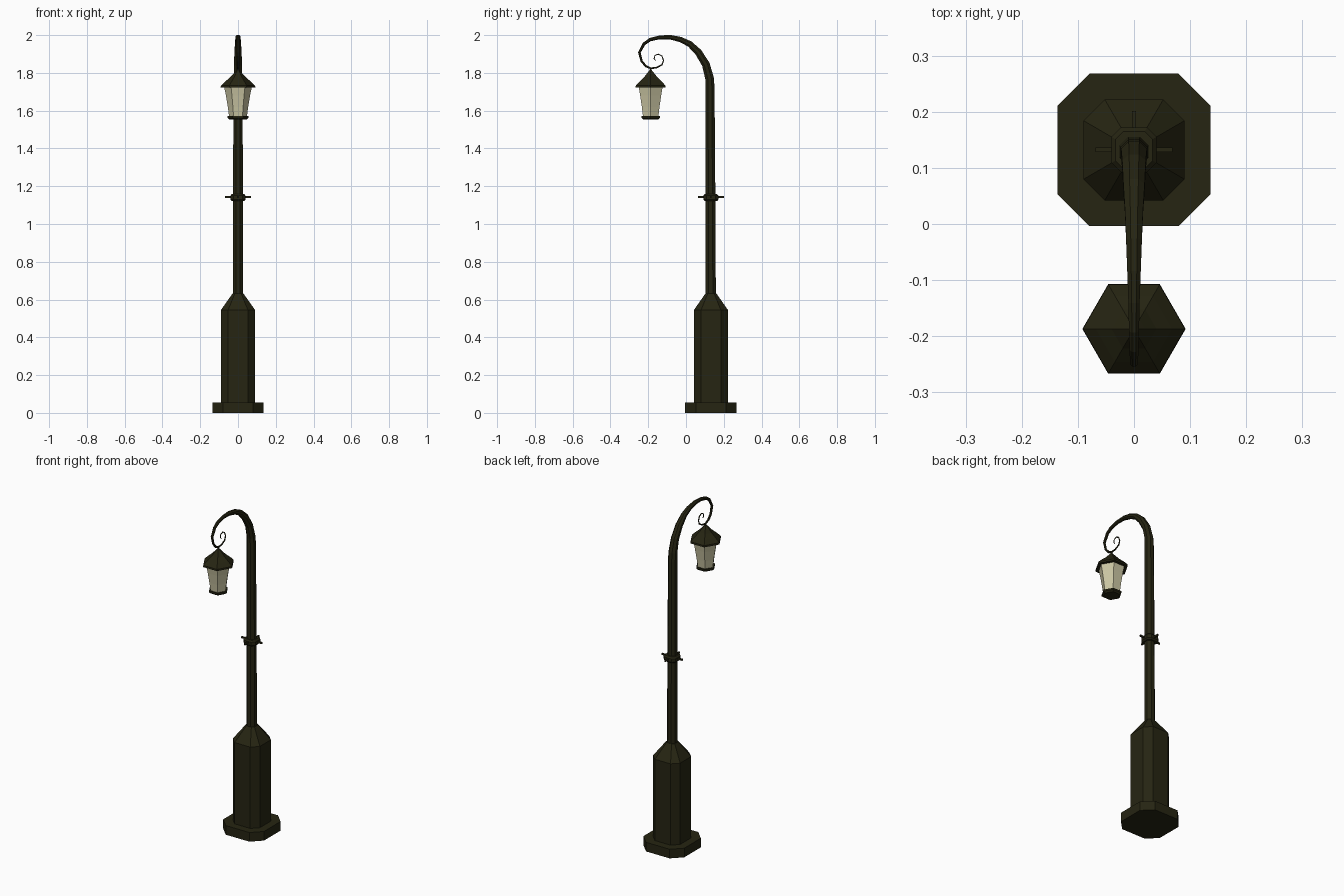
import bpy, bmesh, math
from mathutils import Vector

if "Cube" in bpy.data.objects:
    bpy.data.objects.remove(bpy.data.objects["Cube"])

def material(name, col):
    m = bpy.data.materials.new(name)
    m.diffuse_color = (*col, 1)
    m.use_nodes = True
    m.node_tree.nodes["Principled BSDF"].inputs["Base Color"].default_value = m.diffuse_color
    return m

IRON = material("dark olive iron", (0.019, 0.018, 0.006))
GLASS = material("pale lamp glass", (0.60, 0.57, 0.37))
POLE_Y, LAMP_Y = 0.132, -0.187

def loft(name, rings, mat):
    """Skin a list of equal-length point rings and cap both ends."""
    bm = bmesh.new()
    rows = [[bm.verts.new(p) for p in r] for r in rings]
    n = len(rows[0])
    for a, b in zip(rows, rows[1:]):
        for i in range(n):
            bm.faces.new((a[i], a[(i + 1) % n], b[(i + 1) % n], b[i]))
    bm.faces.new(rows[0][::-1])
    bm.faces.new(rows[-1])
    bmesh.ops.recalc_face_normals(bm, faces=bm.faces[:])
    me = bpy.data.meshes.new(name)
    bm.to_mesh(me)
    bm.free()
    me.materials.append(mat)
    ob = bpy.data.objects.new(name, me)
    bpy.context.collection.objects.link(ob)
    return ob

def octagon(h, z, k=0.58):
    """Square of half width h with cut corners, around the pole axis."""
    c = h * k
    pts = [(h, -c), (h, c), (c, h), (-c, h), (-h, c), (-h, -c), (-c, -h), (c, -h)]
    return [(x, y + POLE_Y, z) for x, y in pts]

def hexagon(r, z):
    return [(r * math.cos(i * math.pi / 3), LAMP_Y + r * math.sin(i * math.pi / 3), z)
            for i in range(6)]

# Stepped octagonal foot and pedestal
loft("foot", [octagon(0.136, 0), octagon(0.136, 0.055)], IRON)
loft("pedestal", [octagon(0.09, 0.05), octagon(0.09, 0.545), octagon(0.029, 0.632)], IRON)

# Pole, bent arm and scroll: (y, z, radius) along one tapering path
path = [(0.131, 0.62, .027), (0.129, 1.2, .026), (0.127, 1.72, .024), (0.125, 1.77, .023),
        (0.105, 1.845, .021), (0.065, 1.91, .019), (0.02, 1.953, .016), (-0.03, 1.977, .014),
        (-0.085, 1.989, .012), (-0.14, 1.988, .010), (-0.19, 1.976, .009), (-0.222, 1.954, .008),
        (-0.247, 1.908, .007), (-0.235, 1.862, .006), (-0.213, 1.836, .006),
        (-0.187, 1.824, .005), (-0.155, 1.828, .004), (-0.127, 1.843, .0035),
        (-0.119, 1.866, .003), (-0.128, 1.890, .003), (-0.146, 1.899, .003),
        (-0.164, 1.893, .0025), (-0.169, 1.876, .0025), (-0.160, 1.866, .002)]
rings = []
for i, (y, z, r) in enumerate(path):
    p, q = path[max(i - 1, 0)], path[min(i + 1, len(path) - 1)]
    t = Vector((0, q[0] - p[0], q[1] - p[1])).normalized()
    side = Vector((0, t.z, -t.y))
    ring = []
    for k in range(8):
        a = (k + 0.5) * math.pi / 4
        rr = r / math.cos(math.pi / 8)
        ring.append(Vector((rr * math.cos(a), y, z)) + side * rr * math.sin(a))
    rings.append(ring)
loft("pole_and_scroll_arm", rings, IRON)

# Collar with four small pegs
loft("collar", [octagon(0.033, 1.122), octagon(0.04, 1.13),
                octagon(0.04, 1.15), octagon(0.033, 1.158)], IRON)
for i in range(4):
    a = i * math.pi / 2
    d, s = Vector((math.cos(a), math.sin(a), 0)), Vector((-math.sin(a), math.cos(a), 0))
    c = Vector((0, POLE_Y, 1.142))
    up = Vector((0, 0, 1))
    loft("collar_peg", [[c + d * l + s * u * .004 + up * v * .005
                         for u, v in ((-1, -1), (1, -1), (1, 1), (-1, 1))]
                        for l in (0.03, 0.069)], IRON)

# Hexagonal lantern
loft("lantern_roof", [hexagon(0.07, 1.722), hexagon(0.092, 1.722), hexagon(0.091, 1.732),
                      hexagon(0.068, 1.754), hexagon(0.04, 1.778), hexagon(0.02, 1.80),
                      hexagon(0.006, 1.815), hexagon(0.005, 1.826)], IRON)
loft("lantern_glass", [hexagon(0.047, 1.568), hexagon(0.054, 1.62),
                       hexagon(0.064, 1.68), hexagon(0.073, 1.725)], GLASS)
loft("lantern_base", [hexagon(0.046, 1.554), hexagon(0.056, 1.562), hexagon(0.056, 1.572)], IRON)
